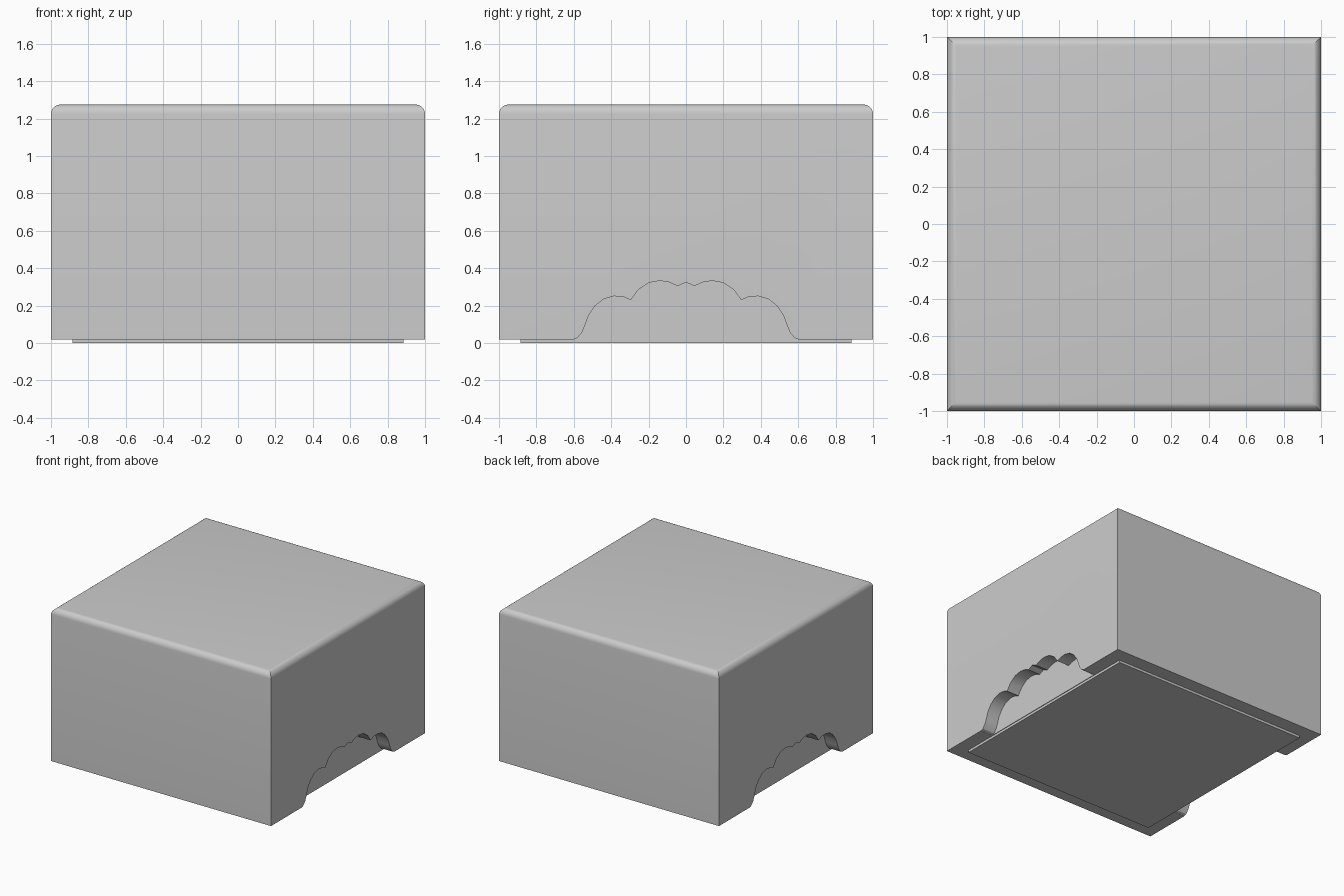
import bpy, bmesh

if "Cube" in bpy.data.objects:
    bpy.data.objects.remove(bpy.data.objects["Cube"])


def add_object(name, bm):
    bmesh.ops.recalc_face_normals(bm, faces=bm.faces)
    mesh = bpy.data.meshes.new(name)
    bm.to_mesh(mesh)
    bm.free()
    obj = bpy.data.objects.new(name, mesh)
    bpy.context.collection.objects.link(obj)
    return obj


def box_bmesh(half, z0, z1):
    bm = bmesh.new()
    bmesh.ops.create_cube(bm, size=1)
    for v in bm.verts:
        v.co = (v.co.x * 2 * half, v.co.y * 2 * half, z1 if v.co.z > 0 else z0)
    return bm


# Cover body: square block with only the top rim rounded
BOTTOM, TOP = 0.02, 1.275
bm = box_bmesh(1.0, BOTTOM, TOP)
rim = [e for e in bm.edges if all(v.co.z > 1 for v in e.verts)]
bmesh.ops.bevel(bm, geom=rim, offset=0.05, segments=6, profile=0.5, affect='EDGES')
body = add_object("cover_body", bm)

# Scalloped opening outline (y, z), left half, then mirrored
half = [(-0.6, -0.1), (-0.6, 0.021), (-0.58, 0.028), (-0.555, 0.058), (-0.54, 0.095),
        (-0.52, 0.15), (-0.485, 0.2), (-0.44, 0.235), (-0.385, 0.251), (-0.33, 0.245),
        (-0.295, 0.23), (-0.255, 0.285), (-0.2, 0.322), (-0.14, 0.333), (-0.09, 0.325),
        (-0.045, 0.305)]
outline = half + [(0, 0.325)] + [(-y, z) for y, z in reversed(half)]

# Cut one shallow opening into each side wall
for side in (-1, 1):
    bm = bmesh.new()
    face = bm.faces.new([bm.verts.new((side * 0.89, y, z)) for y, z in outline])
    ext = bmesh.ops.extrude_face_region(bm, geom=[face])
    for v in ext["geom"]:
        if isinstance(v, bmesh.types.BMVert):
            v.co.x = side * 1.1
    cutter = add_object("opening_cutter", bm)
    cutter.hide_render = True
    mod = body.modifiers.new("opening", 'BOOLEAN')
    mod.operation = 'DIFFERENCE'
    mod.solver = 'EXACT'
    mod.object = cutter
    bpy.context.view_layer.objects.active = body
    bpy.ops.object.modifier_apply(modifier=mod.name)
    bpy.data.objects.remove(cutter)

body.select_set(True)
bpy.ops.object.shade_smooth_by_angle()

# Base plate slightly proud of the underside
add_object("base_plate", box_bmesh(0.885, 0.0, 0.024))
